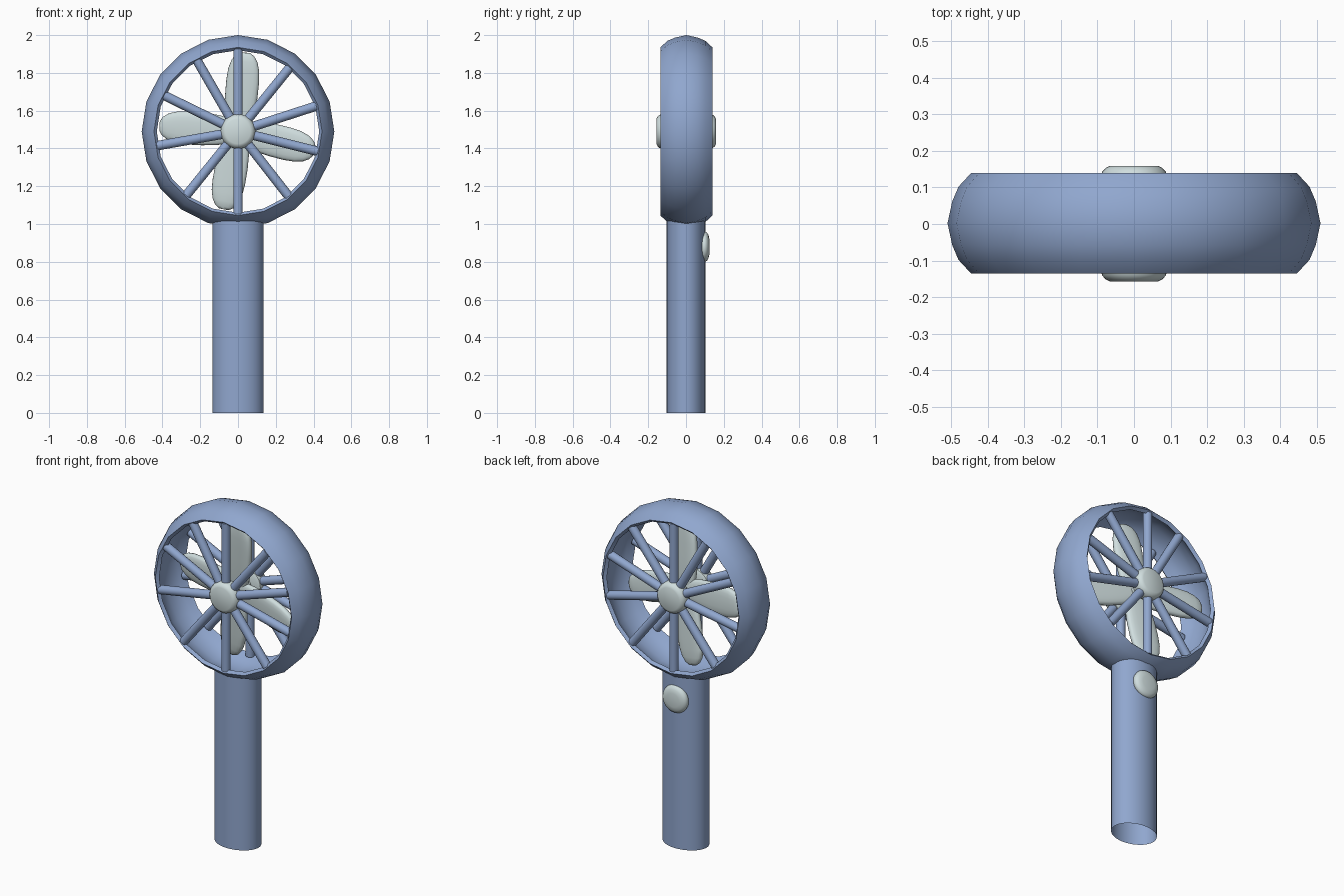
import bpy, bmesh, math
from mathutils import Matrix, Vector

cube = bpy.data.objects.get("Cube")
if cube:
    bpy.data.objects.remove(cube, do_unlink=True)

CENTRE = Vector((0, 0, 1.49))


def material(name, rgb):
    m = bpy.data.materials.new(name)
    m.use_nodes = True
    m.diffuse_color = (*rgb, 1)
    m.node_tree.nodes["Principled BSDF"].inputs["Base Color"].default_value = (*rgb, 1)
    return m


BLUE = material("soft_blue", (0.28, 0.385, 0.62))
GREY = material("pale_grey", (0.63, 0.73, 0.735))


def finish(name, bm, mat, angle=40):
    bmesh.ops.recalc_face_normals(bm, faces=bm.faces)
    mesh = bpy.data.meshes.new(name)
    bm.to_mesh(mesh)
    bm.free()
    mesh.materials.append(mat)
    obj = bpy.data.objects.new(name, mesh)
    bpy.context.collection.objects.link(obj)
    bpy.ops.object.select_all(action="DESELECT")
    obj.select_set(True)
    bpy.context.view_layer.objects.active = obj
    bpy.ops.object.shade_smooth_by_angle(angle=math.radians(angle))


def bridge(bm, rings, closed=False):
    """Skin consecutive vertex loops with quads."""
    pairs = list(zip(rings, rings[1:]))
    if closed:
        pairs.append((rings[-1], rings[0]))
    for a, b in pairs:
        n = len(a)
        for i in range(n):
            j = (i + 1) % n
            bm.faces.new((a[i], a[j], b[j], b[i]))
    if not closed:
        bm.faces.new(rings[0])
        bm.faces.new(rings[-1])


def lathe(name, profile, segments, centre, mat, closed=False, angle=40):
    """Turn a (radius, y) profile about the y axis."""
    bm = bmesh.new()
    turn = [math.tau * i / segments for i in range(segments)]
    rings = [[bm.verts.new(centre + Vector((r * math.cos(t), y, r * math.sin(t)))) for t in turn]
             for r, y in profile]
    bridge(bm, rings, closed)
    finish(name, bm, mat, angle)


# Hollow curved ring with an even wall
outer = [(0.445, 0.138), (0.48, 0.1), (0.497, 0.06), (0.51, 0.0)]
inner = [(0.43, 0.122), (0.461, 0.088), (0.477, 0.055), (0.487, 0.0)]
outer += [(r, -y) for r, y in reversed(outer[:-1])]
inner += [(r, -y) for r, y in reversed(inner[:-1])]
lathe("ring_housing", outer + inner[::-1], 20, CENTRE + Vector((0, 0.002, 0)), BLUE,
      closed=True, angle=50)

# Oval open tube handle
bm = bmesh.new()
bmesh.ops.create_cone(bm, cap_ends=False, segments=32, radius1=1, radius2=1, depth=1.02,
                      matrix=Matrix.Translation((0, 0, 0.51)) @ Matrix.Diagonal((0.135, 0.102, 1, 1)))
finish("handle", bm, BLUE)

# Spoke guards and their hub caps, front and back
SPOKES = (90, 51, 18, -14, -52, -90, -129, -170, 154, 120)
for side, y, sign in (("front", -0.111, -1), ("back", 0.113, 1)):
    bm = bmesh.new()
    for a in SPOKES:
        place = (Matrix.Translation(CENTRE + Vector((0, y, 0)))
                 @ Matrix.Rotation(-math.radians(a), 4, "Y")
                 @ Matrix.Translation((0.218, 0, 0))
                 @ Matrix.Rotation(math.pi / 2, 4, "Y"))
        bmesh.ops.create_cone(bm, cap_ends=True, segments=16, radius1=0.025,
                              radius2=0.025, depth=0.436, matrix=place)
    finish(side + "_spokes", bm, BLUE)
    cap = [(0.07, -0.036), (0.086, -0.028), (0.092, -0.012), (0.092, 0.015),
           (0.087, 0.03), (0.078, 0.04), (0.066, 0.046)]
    lathe(side + "_hub", [(r, d * sign) for r, d in cap], 32, CENTRE + Vector((0, y, 0)), GREY)

# Axle between the hubs
lathe("axle", [(0.03, -0.09), (0.03, 0.09)], 16, CENTRE, GREY)

# Four rounded paddle blades: (distance, half width, half thickness)
STATIONS = [(0.0, 0.045, 0.02), (0.05, 0.068, 0.022), (0.11, 0.08, 0.024), (0.19, 0.087, 0.025),
            (0.27, 0.088, 0.025), (0.33, 0.083, 0.025), (0.375, 0.07, 0.023),
            (0.405, 0.05, 0.019), (0.42, 0.027, 0.011)]


def power(v, e):
    return math.copysign(abs(v) ** e, v)


# The rotor sits slightly tilted inside the ring
ROTOR = (Matrix.Translation(CENTRE) @ Matrix.Rotation(math.radians(-9), 4, "Z")
         @ Matrix.Rotation(math.radians(4), 4, "X"))
for name, a in (("top", 84), ("right", -14), ("bottom", 259), ("left", 176)):
    place = ROTOR @ Matrix.Rotation(-math.radians(a), 4, "Y")
    bm = bmesh.new()
    turn = [math.tau * i / 20 for i in range(20)]
    rings = [[bm.verts.new(place @ Vector((dist, thick * power(math.sin(t), 0.7),
                                           half * power(math.cos(t), 0.8)))) for t in turn]
             for dist, half, thick in STATIONS]
    bridge(bm, rings)
    finish(name + "_blade", bm, GREY, 60)

# Round switch on the back of the handle
lathe("button", [(0.07, 0.08), (0.079, 0.088), (0.081, 0.1), (0.075, 0.111),
                 (0.062, 0.119), (0.04, 0.124)], 32, Vector((0, 0, 0.88)), GREY)
